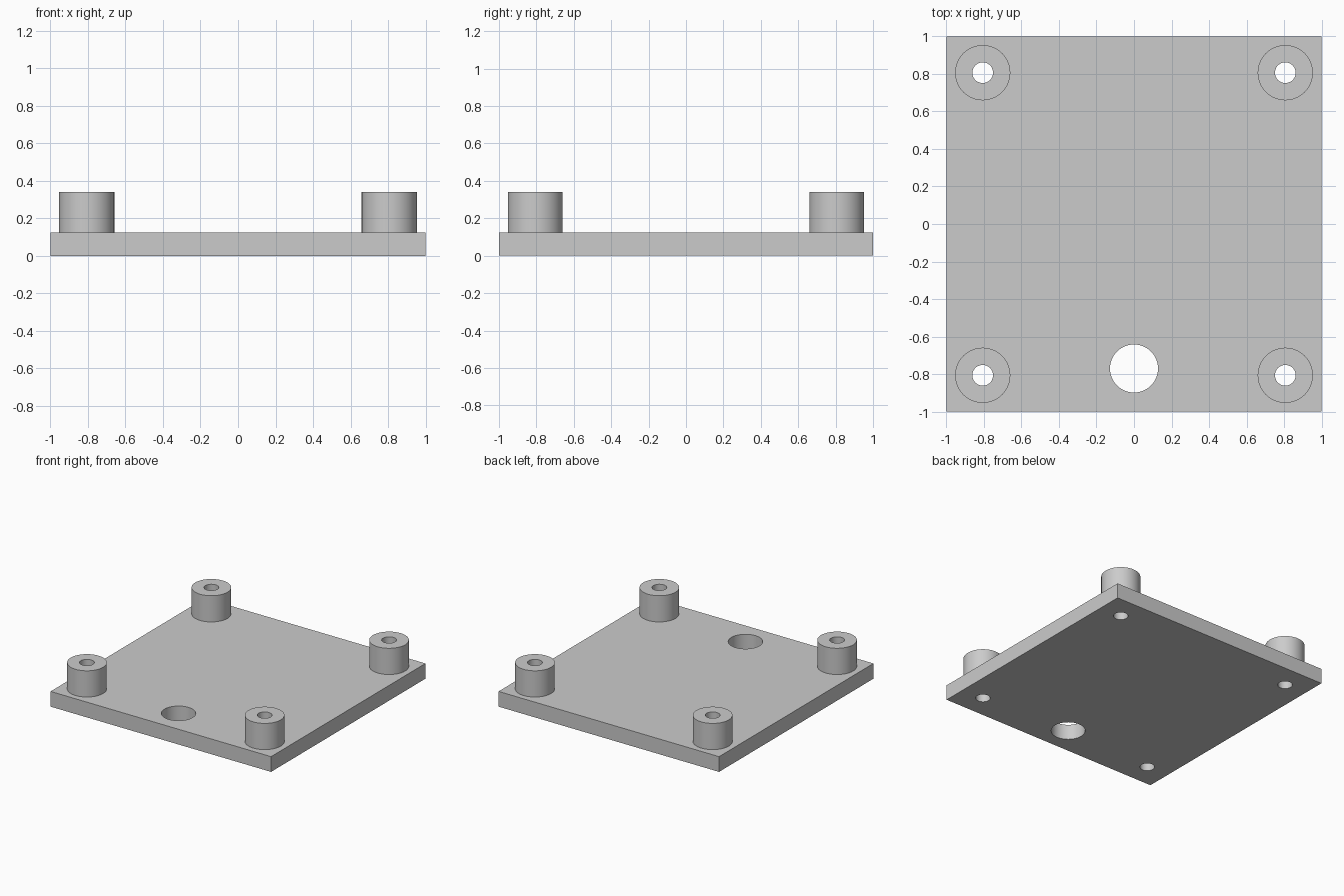
import bpy
import math

default_cube = bpy.data.objects.get("Cube")
if default_cube:
    bpy.data.objects.remove(default_cube, do_unlink=True)

THICK, TOP = 0.125, 0.34      # plate thickness and boss top height
INSET = 0.806                 # boss centre offset
BOSS_R, BORE_R = 0.147, 0.055
PORT_R, PORT_Y = 0.128, -0.77
SEGMENTS = 64

# Single plain grey
grey = bpy.data.materials.new("plain grey")
grey.use_nodes = True
colour = (0.6, 0.6, 0.6, 1)
grey.diffuse_color = colour
grey.node_tree.nodes["Principled BSDF"].inputs["Base Color"].default_value = colour


def cylinder(name, radius, x, y, z0, z1):
    bpy.ops.mesh.primitive_cylinder_add(
        vertices=SEGMENTS, radius=radius, depth=z1 - z0,
        location=(x, y, (z0 + z1) / 2))
    obj = bpy.context.object
    obj.name = name
    obj.data.materials.append(grey)
    return obj


def drill(target, radius, x, y):
    """Cut a vertical through hole and discard the cutter."""
    cutter = cylinder("drill_cutter", radius, x, y, -0.2, TOP + 0.2)
    cutter.hide_render = True
    mod = target.modifiers.new("hole", 'BOOLEAN')
    mod.operation, mod.solver, mod.object = 'DIFFERENCE', 'EXACT', cutter
    bpy.context.view_layer.objects.active = target
    bpy.ops.object.modifier_apply(modifier=mod.name)
    bpy.data.objects.remove(cutter, do_unlink=True)


def finish(obj):
    bpy.ops.object.select_all(action='DESELECT')
    obj.select_set(True)
    bpy.context.view_layer.objects.active = obj
    bpy.ops.object.shade_smooth_by_angle(angle=math.radians(30))


# Square base plate
bpy.ops.mesh.primitive_cube_add(size=1, location=(0, 0, THICK / 2))
plate = bpy.context.object
plate.name = "base_plate"
plate.scale = (2, 2, THICK)
bpy.ops.object.transform_apply(location=True, rotation=False, scale=True)
plate.data.materials.append(grey)

# Bored corner bosses, with their holes continuing through the plate
for depth, sy in (("front", -1), ("back", 1)):
    for side, sx in (("right", -1), ("left", 1)):
        x, y = sx * INSET, sy * INSET
        boss = cylinder(f"{depth}_{side}_boss", BOSS_R, x, y, THICK, TOP)
        drill(boss, BORE_R, x, y)
        finish(boss)
        drill(plate, BORE_R, x, y)

# Large cable hole near the front edge
drill(plate, PORT_R, 0, PORT_Y)
finish(plate)
